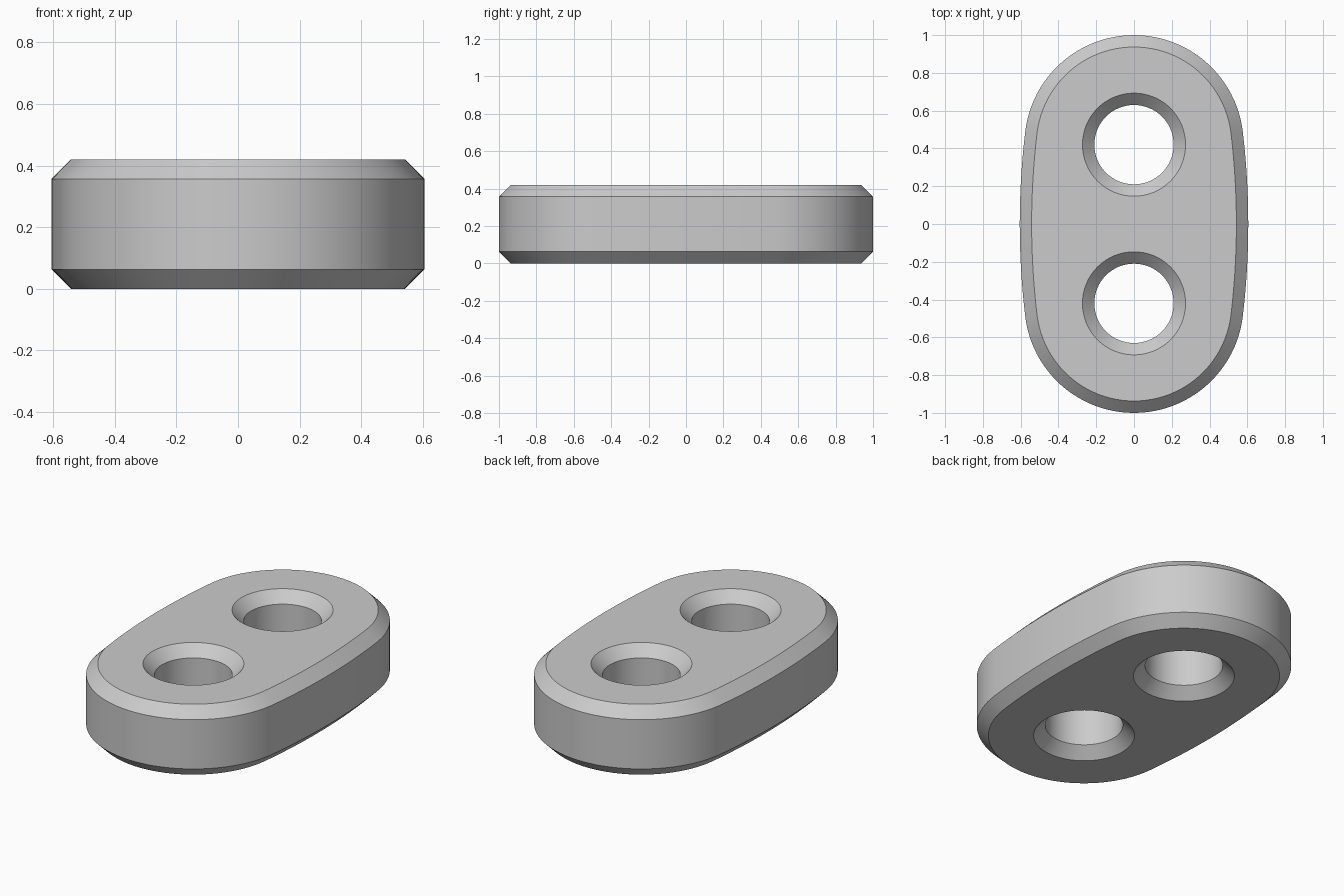
import bpy, bmesh, math

cube = bpy.data.objects.get("Cube")
if cube:
    bpy.data.objects.remove(cube, do_unlink=True)

HEIGHT, CHAMFER = 0.42, 0.063
END_Y, END_R = 0.42, 0.58       # rounded ends, concentric with the holes
HALF_WIDTH = 0.605              # widest point of the bowed sides
HOLE_R = 0.21

# Side arc centre and radius, tangent to the end arcs
bow = HALF_WIDTH - END_R
side_c = (END_Y ** 2 - bow ** 2) / (2 * bow)
side_r = HALF_WIDTH + side_c
tangent = math.atan2(END_Y, side_c)


def arc(cx, cy, r, a0, a1, n):
    """Points along an arc, leaving out the last one."""
    return [(cx + r * math.cos(a0 + (a1 - a0) * i / n),
             cy + r * math.sin(a0 + (a1 - a0) * i / n)) for i in range(n)]


def outline(inset):
    """Outer contour moved inwards by the given amount."""
    half = (arc(-side_c, 0, side_r - inset, -tangent, tangent, 16)
            + arc(0, END_Y, END_R - inset, tangent, math.pi - tangent, 48))
    return half + [(-x, -y) for x, y in half]


def hole(cy, inset):
    return arc(0, cy, HOLE_R + inset, 0, 2 * math.pi, 64)


bm = bmesh.new()
rims = {0: [], 3: []}
levels = [(0, CHAMFER), (CHAMFER, 0), (HEIGHT - CHAMFER, 0), (HEIGHT, CHAMFER)]

# Chamfered walls of the outside and the two holes
for contour in (outline, lambda i: hole(END_Y, i), lambda i: hole(-END_Y, i)):
    rings = [[bm.verts.new((x, y, z)) for x, y in contour(inset)]
             for z, inset in levels]
    n = len(rings[0])
    for low, high in zip(rings, rings[1:]):
        for i in range(n):
            j = (i + 1) % n
            bm.faces.new((low[i], low[j], high[j], high[i]))
    for k in rims:
        rims[k] += [bm.edges.get((rings[k][i], rings[k][(i + 1) % n]))
                    for i in range(n)]

# Flat top and bottom around the holes
for edges in rims.values():
    bmesh.ops.triangle_fill(bm, edges=edges, use_beauty=True)
bmesh.ops.recalc_face_normals(bm, faces=bm.faces)

mesh = bpy.data.meshes.new("link_plate")
bm.to_mesh(mesh)
bm.free()
plate = bpy.data.objects.new("link_plate", mesh)
bpy.context.collection.objects.link(plate)

# Plain grey
grey = bpy.data.materials.new("light_grey")
grey.use_nodes = True
colour = (0.6, 0.6, 0.6, 1)
grey.diffuse_color = colour
grey.node_tree.nodes["Principled BSDF"].inputs["Base Color"].default_value = colour
mesh.materials.append(grey)

bpy.context.view_layer.objects.active = plate
plate.select_set(True)
bpy.ops.object.shade_smooth_by_angle(angle=math.radians(30))
